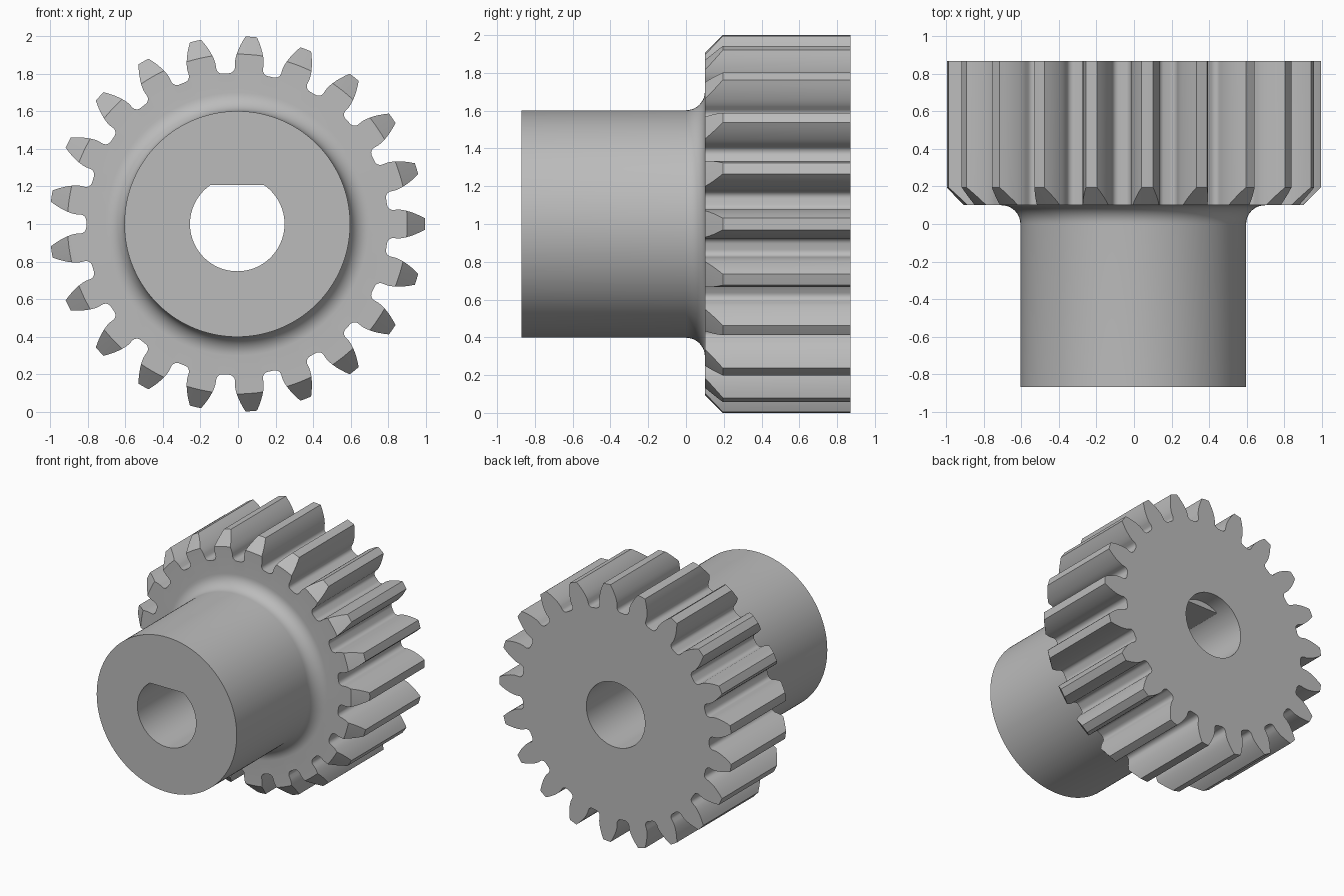
import bpy, bmesh, math
from math import pi, sin, cos, tan, acos, asin, sqrt

if "Cube" in bpy.data.objects:
    bpy.data.objects.remove(bpy.data.objects["Cube"], do_unlink=True)

# Main dimensions
TEETH = 21
R_TIP = 1.001
MODULE = 2 * R_TIP / (TEETH + 2)
R_PITCH = MODULE * TEETH / 2
R_ROOT = R_PITCH - 1.25 * MODULE
PRESSURE = math.radians(20)
R_BASE = R_PITCH * cos(PRESSURE)
ROOT_FILLET = 0.38 * MODULE
R_CHAMFER = 0.906
R_HUB, HUB_FILLET = 0.602, 0.1
R_BORE, FLAT_HEIGHT = 0.252, 0.207
Y_FRONT, Y_FACE, Y_STEP, Y_BACK = -0.87, 0.1, 0.74, 0.87
CENTRE_X, CENTRE_Z = -0.004, 1.0


def involute(a):
    return tan(a) - a


def half_angle(r):
    """Half the angular thickness of a tooth at radius r."""
    return pi / (2 * TEETH) + involute(PRESSURE) - involute(acos(min(1, R_BASE / r)))


def half_tooth():
    """(angle, radius) points from the tooth centre line down to the gap centre."""
    pts = [(0, R_TIP)]
    steps = 6
    radii = [R_TIP + (R_CHAMFER - R_TIP) * i / 4 for i in range(5)]
    radii += [R_CHAMFER + (R_BASE - R_CHAMFER) * i / 4 for i in range(1, 5)]
    pts += [(half_angle(r), r) for r in radii]
    # Rounded corner between the flank and the root circle
    rc = R_ROOT + ROOT_FILLET
    base = half_angle(R_BASE)
    swing = asin(ROOT_FILLET / rc)
    for i in range(steps + 1):
        t = (pi / 2 + swing) + (pi / 2 - swing) * i / steps
        x, y = rc + ROOT_FILLET * cos(t), -ROOT_FILLET * sin(t)
        pts.append((base + swing + math.atan2(y, x), sqrt(x * x + y * y)))
    pts.append((pi / TEETH, R_ROOT))
    return pts


# Full toothed outline as (angle, radius)
half = half_tooth()
tooth = [(-a, r) for a, r in reversed(half[1:])] + half[:-1]
outline = [(a + 2 * pi * k / TEETH, r) for k in range(TEETH) for a, r in tooth]


def circle(radius, y):
    return [(a, radius, y) for a, _ in outline]


def keyed_bore(y):
    return [(a, min(R_BORE, FLAT_HEIGHT / max(sin(a), 0.01)), y) for a, _ in outline]


# Rings in order around the closed cross-section
rings = [keyed_bore(Y_FRONT), circle(R_HUB, Y_FRONT)]
for i in range(11):
    t = pi / 2 * i / 10
    rings.append(circle(R_HUB + HUB_FILLET * (1 - cos(t)),
                        Y_FACE - HUB_FILLET * (1 - sin(t))))
rings.append([(a, min(r, R_CHAMFER), Y_FACE) for a, r in outline])
rings.append([(a, r, Y_FACE + max(0, r - R_CHAMFER)) for a, r in outline])
rings.append([(a, r, Y_BACK) for a, r in outline])
rings += [circle(R_BORE, Y_BACK), circle(R_BORE, Y_STEP), keyed_bore(Y_STEP)]

# Loft the rings into one solid
bm = bmesh.new()
loops = [[bm.verts.new((CENTRE_X + r * cos(a), y, CENTRE_Z + r * sin(a)))
          for a, r, y in ring] for ring in rings]
count = len(outline)
for k, ring in enumerate(loops):
    after = loops[(k + 1) % len(loops)]
    for j in range(count):
        n = (j + 1) % count
        bm.faces.new((ring[j], ring[n], after[n], after[j]))
bmesh.ops.remove_doubles(bm, verts=bm.verts, dist=0.00001)
bmesh.ops.dissolve_degenerate(bm, edges=bm.edges, dist=0.00001)
bmesh.ops.recalc_face_normals(bm, faces=bm.faces)

mesh = bpy.data.meshes.new("pinion_gear")
bm.to_mesh(mesh)
bm.free()
gear = bpy.data.objects.new("pinion_gear", mesh)
bpy.context.collection.objects.link(gear)

# Plain grey metal
steel = bpy.data.materials.new("grey_steel")
steel.use_nodes = True
grey = (0.5, 0.5, 0.5, 1)
steel.diffuse_color = grey
steel.node_tree.nodes["Principled BSDF"].inputs["Base Color"].default_value = grey
mesh.materials.append(steel)

# Smooth curved walls, crisp edges
bpy.ops.object.select_all(action="DESELECT")
gear.select_set(True)
bpy.context.view_layer.objects.active = gear
bpy.ops.object.shade_smooth_by_angle(angle=math.radians(30))
